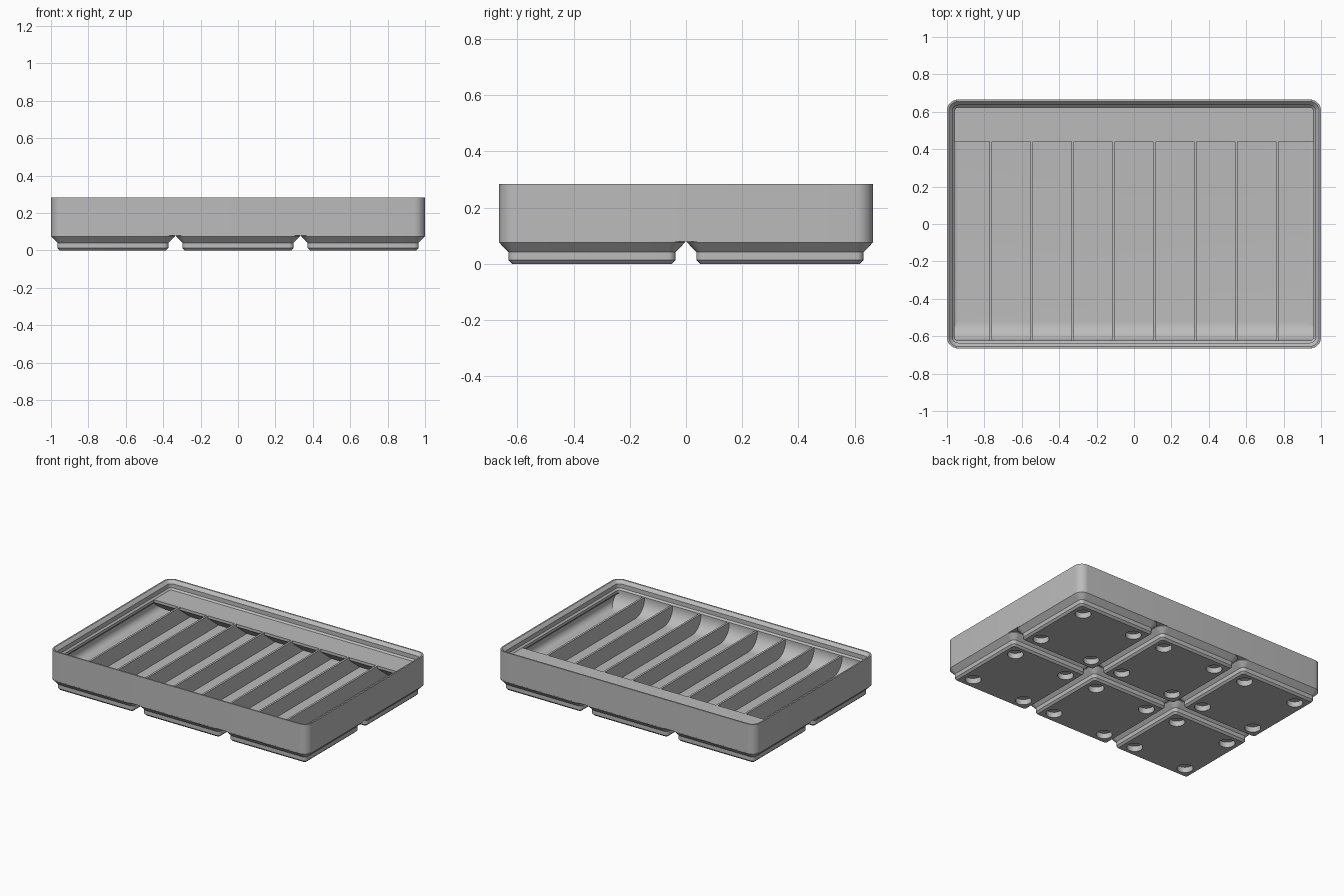
import bpy, bmesh
from math import sin, cos, pi

cube = bpy.data.objects.get("Cube")
if cube:
    bpy.data.objects.remove(cube, do_unlink=True)

grey = bpy.data.materials.new("neutral grey")
grey.use_nodes = True
colour = (0.5, 0.5, 0.5, 1)
grey.diffuse_color = colour
grey.node_tree.nodes["Principled BSDF"].inputs["Base Color"].default_value = colour

HX, HY, CORNER = 1.0, 0.665, 0.06     # outer half sizes and corner radius
WALL, LIP = 0.015, 0.041              # wall thickness and lip width
FLOOR, LEDGE, TOP = 0.112, 0.223, 0.284
PITCH, CELL = 0.669, 0.331            # grid spacing and half size of a foot


def finish(name, bm, smooth=True):
    bmesh.ops.recalc_face_normals(bm, faces=bm.faces)
    mesh = bpy.data.meshes.new(name)
    bm.to_mesh(mesh)
    bm.free()
    mesh.materials.append(grey)
    ob = bpy.data.objects.new(name, mesh)
    bpy.context.collection.objects.link(ob)
    bpy.ops.object.select_all(action="DESELECT")
    ob.select_set(True)
    bpy.context.view_layer.objects.active = ob
    if smooth:
        bpy.ops.object.shade_smooth_by_angle(angle=0.5)
    return ob


def rounded_loft(name, hx, hy, profile, corner, smooth=True):
    """Stack rounded rectangles given as (inset, height), capped at both ends."""
    bm = bmesh.new()
    rings = []
    for inset, z in profile:
        r = max(corner - inset, 0.012)
        ring = []
        for q, (sx, sy) in enumerate([(1, 1), (-1, 1), (-1, -1), (1, -1)]):
            for k in range(9):
                a = (q + k / 8) * pi / 2
                ring.append(bm.verts.new((sx * (hx - inset - r) + r * cos(a),
                                          sy * (hy - inset - r) + r * sin(a), z)))
        rings.append(ring)
    for a, b in zip(rings, rings[1:]):
        for i in range(len(a)):
            j = (i + 1) % len(a)
            bm.faces.new((a[i], a[j], b[j], b[i]))
    bm.faces.new(rings[0])
    bm.faces.new(rings[-1])
    return finish(name, bm, smooth)


def extrude_x(name, points, x0, x1):
    """Extrude a (y, z) profile along x."""
    bm = bmesh.new()
    face = bm.faces.new([bm.verts.new((x0, y, z)) for y, z in points])
    out = bmesh.ops.extrude_face_region(bm, geom=[face])
    moved = [v for v in out["geom"] if isinstance(v, bmesh.types.BMVert)]
    bmesh.ops.translate(bm, verts=moved, vec=(x1 - x0, 0, 0))
    return finish(name, bm)


# Tray body: outer wall, stacking lip, inner wall, filleted floor
R = 0.045
fillet = [(WALL + R * (1 - cos(a)), FLOOR + R * (1 - sin(a)))
          for a in [k * pi / 16 for k in range(9)]]
rounded_loft("tray_body", HX, HY, [
    (0, 0.08), (0, TOP), (0.01, TOP), (0.03, 0.263), (0.03, 0.234),
    (LIP, LEDGE), (LIP, 0.204), (WALL, 0.178)] + fillet, CORNER)

# Foot with four round magnet pockets
foot = rounded_loft("foot", CELL, CELL, [
    (0.047, 0), (0.034, 0.013), (0.034, 0.041), (0, 0.076), (0, 0.081)],
    CORNER, smooth=False)
bm = bmesh.new()
for sx in (-1, 1):
    for sy in (-1, 1):
        res = bmesh.ops.create_cone(bm, cap_ends=True, segments=32,
                                    radius1=0.051, radius2=0.051, depth=0.076)
        bmesh.ops.translate(bm, verts=res["verts"], vec=(sx * 0.208, sy * 0.208, 0))
cutter = finish("magnet_cutter", bm, smooth=False)
cutter.hide_render = True
cut = foot.modifiers.new("magnet_pockets", "BOOLEAN")
cut.operation, cut.solver, cut.object = "DIFFERENCE", "EXACT", cutter
bpy.context.view_layer.objects.active = foot
foot.select_set(True)
cutter.select_set(False)
bpy.ops.object.modifier_apply(modifier=cut.name)
bpy.data.objects.remove(cutter, do_unlink=True)
bpy.ops.object.shade_smooth_by_angle(angle=0.5)

# Repeat the foot over the three by two grid
for i in range(3):
    for j in range(2):
        ob = foot if i == j == 0 else foot.copy()
        if ob is not foot:
            bpy.context.collection.objects.link(ob)
            ob.name = f"foot_{i}_{j}"
        ob.location = ((i - 1) * PITCH, (j - 0.5) * PITCH, 0)

# Curved scoop along the front of the compartments
S, FRONT = 0.1, LIP - HY
arc = [(FRONT + S * (1 - cos(a)), FLOOR + S * (1 - sin(a)))
       for a in [k * pi / 24 for k in range(13)]]
low = FLOOR - 0.01
extrude_x("front_scoop", [(-0.635, low), (-0.635, LEDGE), (FRONT, LEDGE)] + arc
          + [(FRONT + S, low)], -0.984, 0.984)

# Label shelf along the back, with a sloping support
extrude_x("label_shelf", [(0.44, LEDGE), (0.635, LEDGE), (0.635, low),
                          (0.57, low), (0.44, 0.204)], -0.984, 0.984)

# Eight dividers making nine equal compartments
STEP, T = 2 * (HX - WALL) / 9, 0.007
for n in range(8):
    x = (n - 3.5) * STEP
    extrude_x(f"divider_{n + 1}", [(-0.63, low), (0.63, low), (0.63, LEDGE - 0.0005),
                                   (-0.63, LEDGE - 0.0005)], x - T, x + T)
